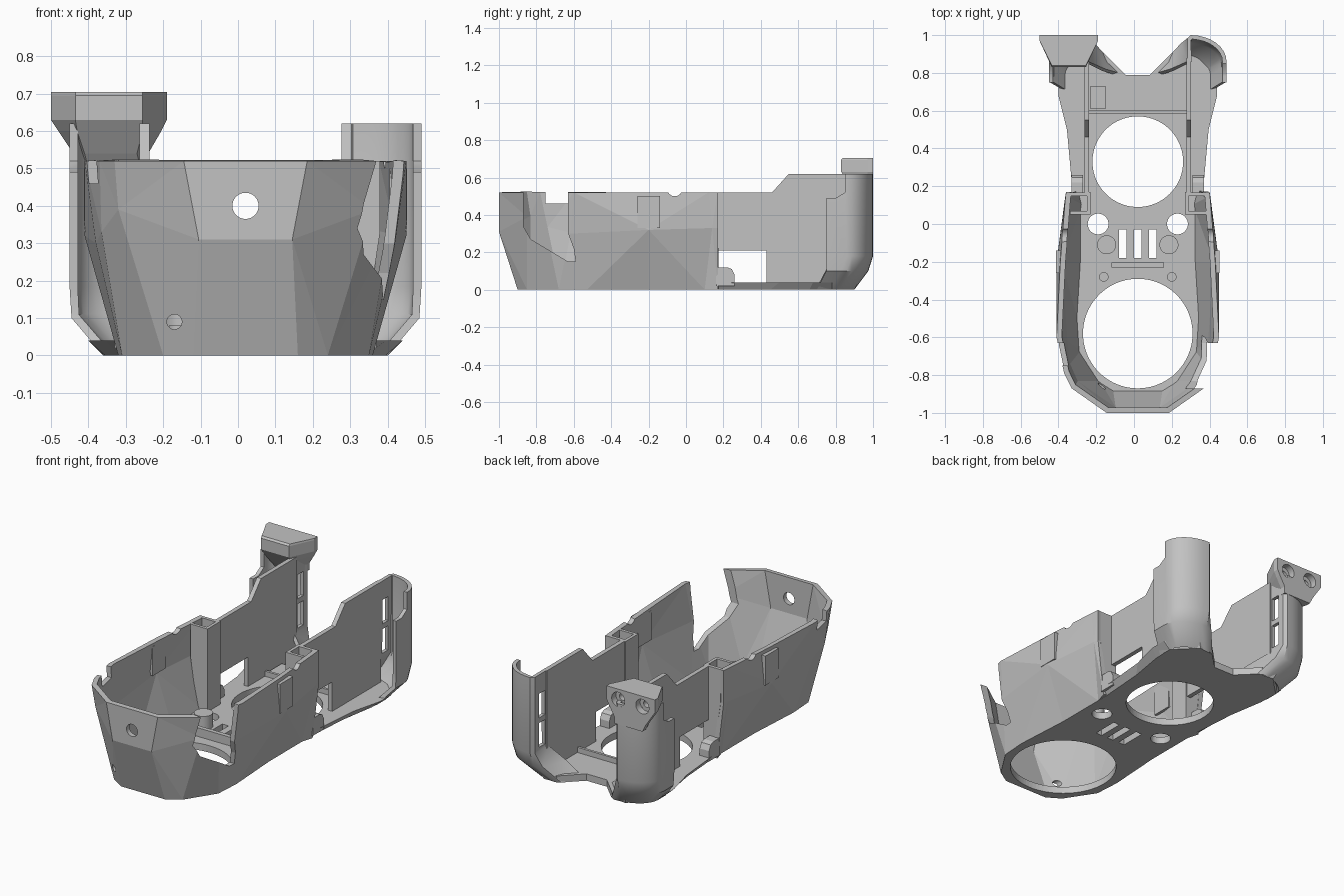
import bpy, bmesh, math
from mathutils import Vector, Matrix

if "Cube" in bpy.data.objects:
    bpy.data.objects.remove(bpy.data.objects["Cube"])

CX = 0.02  # symmetry line of the housing
SIDES = (("left", 1), ("right", -1))

grey = bpy.data.materials.new("plain_grey")
grey.use_nodes = True
grey.diffuse_color = (0.54, 0.54, 0.54, 1)
grey.node_tree.nodes["Principled BSDF"].inputs["Base Color"].default_value = (0.54, 0.54, 0.54, 1)


def finish(name, bm):
    mesh = bpy.data.meshes.new(name)
    bm.to_mesh(mesh)
    bm.free()
    mesh.materials.append(grey)
    obj = bpy.data.objects.new(name, mesh)
    bpy.context.collection.objects.link(obj)
    return obj


def activate(obj):
    bpy.ops.object.select_all(action='DESELECT')
    obj.select_set(True)
    bpy.context.view_layer.objects.active = obj


def loft(name, rings, solid=True):
    """Join rings of points; solid rings are closed and capped."""
    bm = bmesh.new()
    rows = [[bm.verts.new(p) for p in ring] for ring in rings]
    n = len(rows[0])
    for low, high in zip(rows, rows[1:]):
        for i in range(n if solid else n - 1):
            j = (i + 1) % n
            bm.faces.new((low[i], low[j], high[j], high[i]))
    if solid:
        bm.faces.new(rows[0][::-1])
        bm.faces.new(rows[-1])
        bmesh.ops.recalc_face_normals(bm, faces=bm.faces)
    else:
        bmesh.ops.triangulate(bm, faces=bm.faces, quad_method='SHORT_EDGE')
    return finish(name, bm)


def prism(name, pts, axis, lo, hi):
    """Extrude a 2D outline along one axis."""
    def place(p, h):
        co = list(p)
        co.insert(axis, h)
        return co
    return loft(name, [[place(p, h) for p in pts] for h in (lo, hi)])


def box(name, x, y, z):
    return prism(name, [(x[0], y[0]), (x[1], y[0]), (x[1], y[1]), (x[0], y[1])], 2, *z)


def cylinder(name, centre, radius, depth, axis="Z", sides=48):
    bm = bmesh.new()
    turn = Matrix.Rotation(math.pi / 2, 4, axis) if axis != "Z" else Matrix()
    bmesh.ops.create_cone(bm, cap_ends=True, segments=sides, radius1=radius, radius2=radius,
                          depth=depth, matrix=Matrix.Translation(Vector(centre)) @ turn)
    return finish(name, bm)


def apply(obj, kind, **settings):
    activate(obj)
    mod = obj.modifiers.new(kind, kind)
    for key, value in settings.items():
        setattr(mod, key, value)
    bpy.ops.object.modifier_apply(modifier=mod.name)


def cut(obj, *cutters):
    for cutter in cutters:
        cutter.hide_render = True
        apply(obj, 'BOOLEAN', operation='DIFFERENCE', object=cutter)
        bpy.data.objects.remove(cutter)


def smooth(obj):
    activate(obj)
    bpy.ops.object.shade_smooth_by_angle(angle=math.radians(35))


def span(s, a, b):
    return sorted((CX + s * a, CX + s * b))


def both(half, z):
    """Ring from the rear right corner round the front to the rear left."""
    half = [(p[0], p[1], p[2] if len(p) > 2 else z) for p in half]
    return [(CX - x, y, h) for x, y, h in reversed(half)] + [(CX + x, y, h) for x, y, h in half]


# Faceted front shell, with a raised peak on each side
base = [(.14, -.9), (.22, -.85), (.33, -.68), (.34, -.53), (.32, -.2), (.32, .10), (.34, .17)]
waist = [(.125, -1, .31), (.34, -.85, .39), (.385, -.75), (.40, -.62, .3), (.43, -.2, .32),
         (.385, .14), (.38, .17)]
rim = [(.165, -1), (.35, -.87), (.39, -.79), (.43, -.6), (.41, -.2), (.385, .12), (.38, .17)]
shell = loft("front_shell", [both(base, 0), both(waist, .33), both(rim, .52)], solid=False)
apply(shell, 'SOLIDIFY', thickness=0.028, offset=-1, use_even_offset=True)
opening = [(-.87, .6), (-.87, .34), (-.83, .27), (-.63, .15), (-.59, .15), (-.6, .22), (-.63, .3), (-.63, .6)]
cut(shell,
    prism("side_opening_cutter", opening, 0, .2, .6),
    box("rim_notch_cutter", (-.6, -.25), (-.75, -.63), (.46, .6)),
    cylinder("wire_hole_cutter", (.02, -1, .40), .035, .2, "X"),
    cylinder("screw_hole_cutter", (-.17, -.9, .09), .02, .3, "X"),
    cylinder("rim_groove_cutter", (0, -.06, .54), .04, 1.2, "Y"))

# Floor plate with fan openings
floor_low = base[:-1] + [(.32, .17), (.34, .45), (.375, .66), (.38, .78), (.26, .9), (.17, .89), (.065, .79)]
floor_high = base[:-1] + [(.345, .17), (.375, .5), (.42, .68), (.42, .78), (.28, .92), (.18, .905), (.065, .79)]
floor = loft("floor_plate", [both(floor_low, 0), both(floor_high, .04)])
cut(floor,
    cylinder("front_fan_cutter", (CX, -.58, 0), .29, .3, sides=80),
    cylinder("rear_fan_cutter", (CX, .33, 0), .24, .3, sides=80))
for side, s in SIDES:
    cut(floor, cylinder("post_hole_cutter", (CX + s * .21, 0, 0), .055, .3))
for x in (-.06, .02, .10):
    cut(floor, box("vent_cutter", (x - .02, x + .02), (-.18, -.03), (-.1, .2)))

# Low ribs across the floor
box("middle_rib", (-.12, .16), (-.23, -.205), (.03, .09))
box("rear_rib", (-.24, .28), (.585, .60), (.03, .07))
box("rear_floor_pad", (-.23, -.15), (.61, .73), (.03, .06))

wall = [(.15, 0), (.88, 0), (.88, .62), (.55, .62), (.46, .52), (.15, .52)]
bulkhead = [(.25, 0), (.31, 0), (.36, .33), (.36, .52), (.25, .52)]
lug = [(.16, .02), (.26, .02), (.26, .08), (.245, .11), (.22, .12), (.16, .12)]


def tower_ring(s, z, ax, ay, bx, cx, cy, rx, ry, front):
    """Cross-section: outer front edge, rounded back, inner front edge."""
    pts = [(cx + rx, front)]
    pts += [(cx + rx * math.cos(a), cy + ry * math.sin(a))
            for a in (math.pi / 2 * i / 8 for i in range(9))]
    pts += [(bx, cy + ry * .88), (ax, ay)]
    if s < 0:
        pts.reverse()
    return [(CX + s * x, y, z) for x, y in pts]


for side, s in SIDES:
    # Straight inner wall with its window
    inner = prism(side + "_inner_wall", wall, 0, *span(s, .257, .283))
    cut(inner, box("window_cutter", span(s, .2, .32), (.17, .43), (.04, .21)))

    # Rectangular pocket behind the shell
    outline = [(CX + s * x, z) for x, z in bulkhead]
    prism(side + "_rear_bulkhead", outline, 1, .148, .168)
    prism(side + "_front_bulkhead", outline, 1, .05, .068)
    box(side + "_pocket_wall", span(s, .25, .268), (.05, .17), (0, .52))
    box(side + "_outer_clip", span(s, .385, .432), (-.26, -.14), (.33, .50))
    prism(side + "_floor_lug", lug, 0, *span(s, .29, .35))

    # Floor bosses
    smooth(cylinder(side + "_boss", (CX + s * .165, -.11, .07), .05, .1))
    smooth(cylinder(side + "_screw_boss", (CX + s * .18, -.28, .05), .025, .06))

    # Curved rear tower flaring up out of the floor
    full = (.262, .86, .262, .28, .86, .19, .14)
    tower = loft(side + "_rear_tower", [
        tower_ring(s, 0, .065, .79, .16, .19, .77, .19, .13, .70),
        tower_ring(s, .10, .17, .82, .23, .275, .83, .19, .145, .75),
        tower_ring(s, .18, *full, .75),
        tower_ring(s, .62, *full, .75)], solid=False)
    apply(tower, 'SOLIDIFY', thickness=0.022, offset=-1)
    top_step = [(.7, .49), (.80, .49), (.85, .52), (.85, .8), (.7, .8)]
    cut(tower,
        box("ground_cutter", (-1, 1), (.5, 1.2), (-.3, 0)),
        prism("step_cutter", top_step, 0, *span(s, .40, .6)),
        box("low_slot_cutter", span(s, .2, .30), (.89, .945), (.20, .34)),
        box("high_slot_cutter", span(s, .2, .30), (.89, .945), (.37, .51)))
    smooth(tower)

# Widened bracket head on the right tower
levels = ((.50, -.42, -.24, .92, .02), (.54, -.44, -.24, .89, .03), (.60, -.48, -.205, .85, .05),
          (.63, -.50, -.19, .83, .065), (.695, -.50, -.19, .83, .065), (.705, -.50, -.19, .84, .065))
head = loft("bracket_head", [[(a + t, f, z), (b - t, f, z), (b, .97, z), (b, 1, z), (a, 1, z), (a, .97, z)]
                             for z, a, b, f, t in levels])
for x in (-.42, -.265):
    cut(head,
        cylinder("bracket_recess_cutter", (x, 1, .645), .042, .08, "X"),
        cylinder("bracket_hole_cutter", (x, .98, .645), .02, .18, "X", 24))
